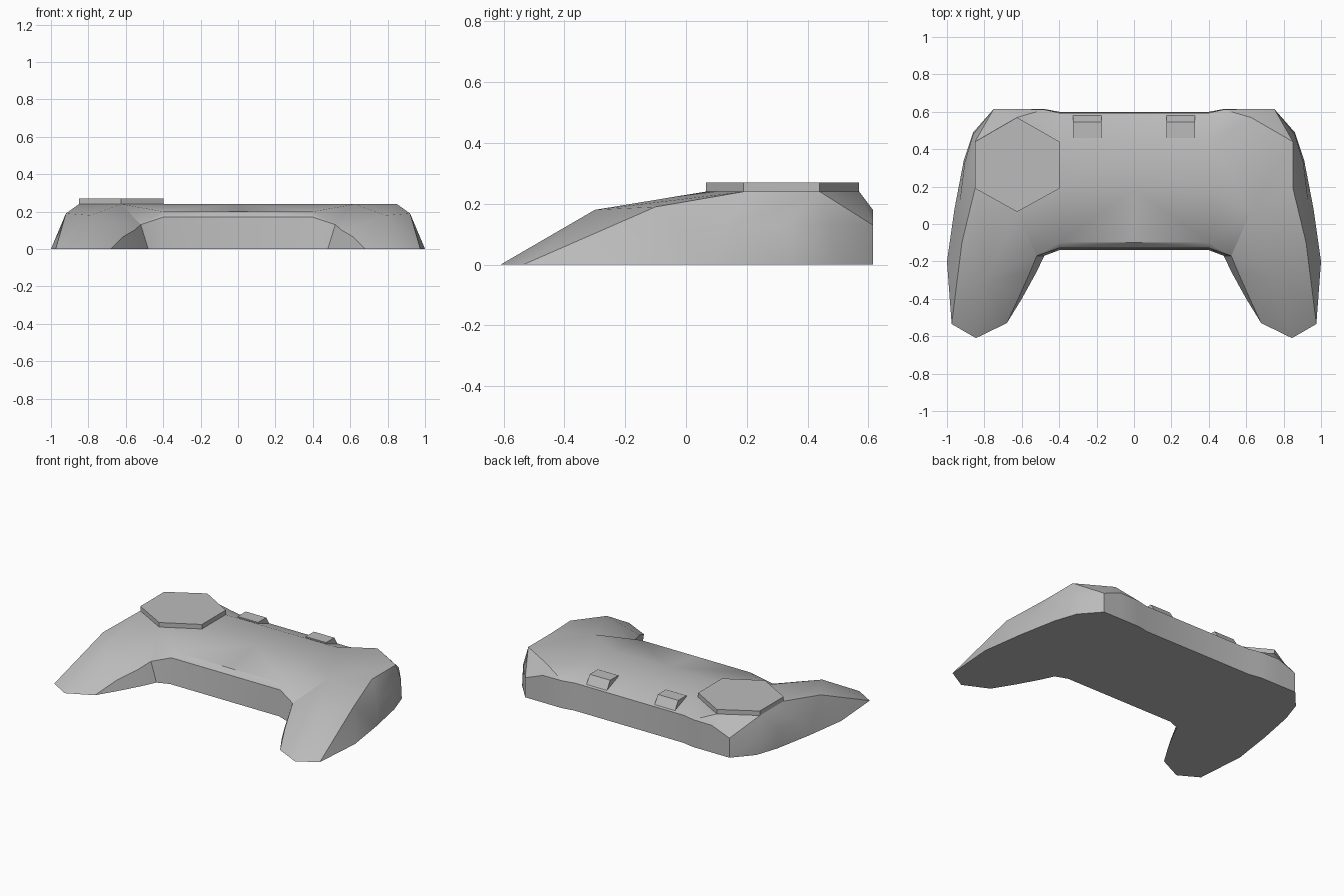
import bpy
import bmesh
import math

cube = bpy.data.objects.get("Cube")
if cube:
    bpy.data.objects.remove(cube, do_unlink=True)

grey = bpy.data.materials.new("plain_grey")
grey.use_nodes = True
colour = (0.5, 0.5, 0.5, 1)
grey.diffuse_color = colour
grey.node_tree.nodes["Principled BSDF"].inputs["Base Color"].default_value = colour


def finish(name, bm, smooth=False):
    """Turn a bmesh into a named, coloured object."""
    bmesh.ops.recalc_face_normals(bm, faces=bm.faces[:])
    mesh = bpy.data.meshes.new(name)
    bm.to_mesh(mesh)
    bm.free()
    mesh.materials.append(grey)
    obj = bpy.data.objects.new(name, mesh)
    bpy.context.collection.objects.link(obj)
    if smooth:
        bpy.ops.object.select_all(action='DESELECT')
        obj.select_set(True)
        bpy.context.view_layer.objects.active = obj
        bpy.ops.object.shade_smooth_by_angle(angle=math.radians(30))


def prism(name, outline, offset):
    """Extrude a flat outline along an offset."""
    bm = bmesh.new()
    face = bm.faces.new([bm.verts.new(p) for p in outline])
    grown = bmesh.ops.extrude_face_region(bm, geom=[face], use_keep_orig=True)
    moved = [v for v in grown["geom"] if isinstance(v, bmesh.types.BMVert)]
    bmesh.ops.translate(bm, verts=moved, vec=offset)
    finish(name, bm)


# Half outline: station name -> (base x, y), (rim x, y, z); tips have no rim
stations = {
    "back_mid": ((0, .6), (0, .594, .18)),
    "back_step": ((.4, .6), (.4, .594, .18)),
    "back_bump": ((.48, .615), (.48, .612, .18)),
    "shoulder": ((.62, .615), (.62, .615, .18)),
    "corner": ((.75, .615), (.75, .615, .13)),
    "side_a": ((.86, .49), (.86, .48, .135)),
    "side_b": ((.91, .34), (.905, .33, .13)),
    "side_c": ((.96, .08), (.93, .13, .12)),
    "side_d": ((1, -.2), (.92, -.1, .19)),
    "tip_out": ((.975, -.535), None),
    "tip": ((.845, -.61), None),
    "tip_in": ((.68, -.53), None),
    "inner_a": ((.6, -.4), (.615, -.39, .065)),
    "inner_b": ((.52, -.255), (.555, -.255, .1)),
    "inner_c": ((.48, -.17), (.52, -.17, .13)),
    "front_step": ((.4, -.14), (.4, -.128, .17)),
    "front_mid": ((0, -.14), (0, -.128, .17)),
}
# Points inside the top surface
inside = {
    "hex_n": (.625, .57, .24), "hex_ne": (.85, .44, .24),
    "hex_se": (.85, .19, .24), "hex_s": (.625, .065, .24),
    "hex_sw": (.398, .19, .24), "hex_nw": (.398, .44, .24),
    "mid_n": (0, .44, .24), "mid_s": (0, .19, .24),
    "lip": (.4, -.1, .2), "lip_mid": (0, -.1, .2),
    "ridge": (.79, -.3, .18),
}
hexagon = [n for n in inside if n.startswith("hex")]
top_faces = [
    # Back slope and shoulder
    ("mid_n", "hex_nw", "back_step", "back_mid"),
    ("hex_nw", "hex_n", "back_bump", "back_step"),
    ("hex_n", "shoulder", "back_bump"),
    ("hex_n", "corner", "shoulder"),
    ("hex_n", "hex_ne", "corner"),
    # Outer side
    ("hex_ne", "side_a", "corner"),
    ("hex_ne", "side_b", "side_a"),
    ("hex_ne", "hex_se", "side_c", "side_b"),
    ("hex_se", "side_d", "side_c"),
    # Flat pad and centre
    hexagon,
    ("mid_n", "mid_s", "hex_sw", "hex_nw"),
    ("mid_s", "lip_mid", "lip", "hex_sw"),
    ("hex_sw", "lip", "hex_s"),
    # Front lip
    ("lip_mid", "front_mid", "front_step", "lip"),
    ("lip", "front_step", "inner_c"),
    ("lip", "inner_c", "hex_s"),
]
# Grip: a fan of triangles around its ridge point
fan = ["hex_s", "inner_c", "inner_b", "inner_a", "tip_in", "tip",
       "tip_out", "side_d", "hex_se", "hex_s"]
top_faces += [("ridge", a, b) for a, b in zip(fan, fan[1:])]

# Controller body: half shell, mirrored across the middle
bm = bmesh.new()
base, top = [], {}
for name, (low, high) in stations.items():
    vert = bm.verts.new((*low, 0))
    base.append(vert)
    top[name] = bm.verts.new(high) if high else vert
for name, point in inside.items():
    top[name] = bm.verts.new(point)
for names in top_faces:
    bm.faces.new([top[n] for n in names])
rim = [top[n] for n in stations]
for i in range(len(base) - 1):
    wall = list(dict.fromkeys((base[i], base[i + 1], rim[i + 1], rim[i])))
    if len(wall) > 2:
        bm.faces.new(wall)
bm.faces.new(base)
bmesh.ops.mirror(bm, geom=bm.verts[:] + bm.edges[:] + bm.faces[:],
                 axis='X', merge_dist=.001)
finish("controller_body", bm, smooth=True)

# Raised six-sided pad on the right; the left one is flush with the body
pad = [(-x, y, z - .005) for x, y, z in (inside[n] for n in hexagon)]
prism("raised_pad", pad, (0, 0, .035))

# Wedge buttons along the back edge
for side, x in (("left", .175), ("right", -.325)):
    wedge = [(x, .46, .2), (x, .46, .24), (x, .545, .24), (x, .58, .185)]
    prism("wedge_button_" + side, wedge, (.15, 0, 0))
